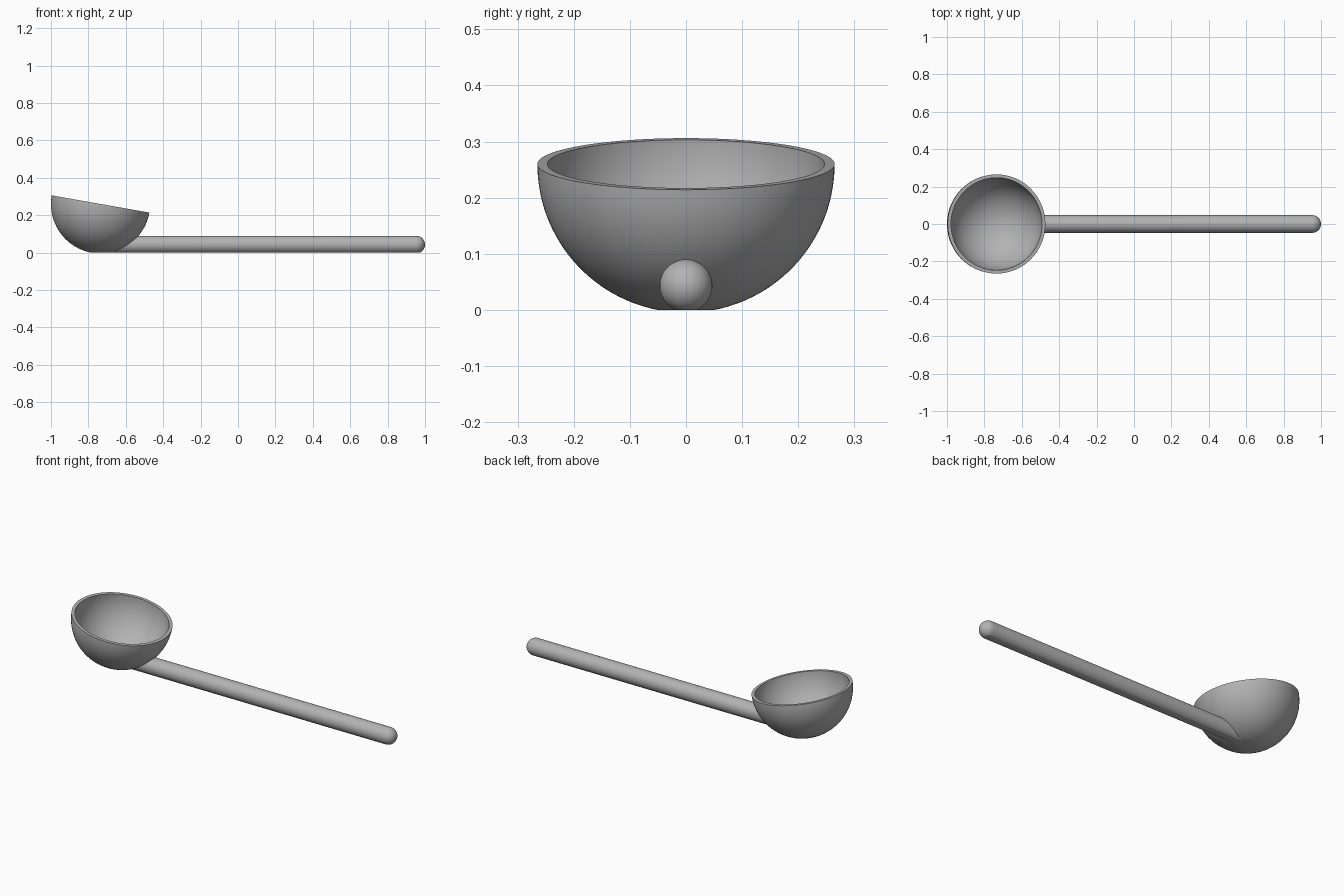
import bpy, bmesh, math
from mathutils import Matrix, Vector

cube = bpy.data.objects.get("Cube")
if cube:
    bpy.data.objects.remove(cube, do_unlink=True)

R_OUT, R_IN, R_HANDLE = 0.265, 0.247, 0.047
BOWL = Vector((-0.735, 0, 0.26))
HANDLE_Z = 0.043

steel = bpy.data.materials.new("grey metal")
steel.use_nodes = True
grey = (0.45, 0.45, 0.45, 1)
steel.diffuse_color = grey
steel.node_tree.nodes["Principled BSDF"].inputs["Base Color"].default_value = grey


def arc(radius, start, end, steps, lift=0):
    """Points of a circular arc in the xz plane, angles in degrees."""
    angles = [math.radians(start + (end - start) * i / steps) for i in range(steps + 1)]
    return [(radius * math.cos(a), 0, lift + radius * math.sin(a)) for a in angles]


def lathe(name, points, matrix, segments=96, flat_base=True):
    """Spin a profile round z, place it, and trim it flat on the ground."""
    bm = bmesh.new()
    verts = [bm.verts.new(p) for p in points]
    edges = [bm.edges.new(pair) for pair in zip(verts, verts[1:])]
    bmesh.ops.spin(bm, geom=verts + edges, cent=(0, 0, 0), axis=(0, 0, 1),
                   angle=math.tau, steps=segments)
    bmesh.ops.remove_doubles(bm, verts=bm.verts, dist=1e-5)
    bmesh.ops.transform(bm, matrix=matrix, verts=bm.verts)
    if flat_base:
        cut = bmesh.ops.bisect_plane(bm, geom=bm.verts[:] + bm.edges[:] + bm.faces[:],
                                     plane_co=(0, 0, 0), plane_no=(0, 0, 1), clear_inner=True)
        rim = [g for g in cut["geom_cut"] if isinstance(g, bmesh.types.BMEdge)]
        bmesh.ops.holes_fill(bm, edges=rim, sides=0)
    bmesh.ops.recalc_face_normals(bm, faces=bm.faces)
    mesh = bpy.data.meshes.new(name)
    bm.to_mesh(mesh)
    bm.free()
    mesh.materials.append(steel)
    obj = bpy.data.objects.new(name, mesh)
    bpy.context.collection.objects.link(obj)
    return obj


def smooth(obj):
    bpy.ops.object.select_all(action="DESELECT")
    obj.select_set(True)
    bpy.context.view_layer.objects.active = obj
    bpy.ops.object.shade_smooth_by_angle(angle=math.radians(30))


# Bowl: thick hemisphere tilted down towards the handle
tilt = Matrix.Translation(BOWL) @ Matrix.Rotation(math.radians(10), 4, "Y")
bowl = lathe("bowl", arc(R_OUT, -90, 0, 32) + arc(R_IN, 0, -90, 32), tilt)

# Handle: straight rod along x with a rounded tip
along_x = Matrix.Translation((0, 0, HANDLE_Z)) @ Matrix.Rotation(math.pi / 2, 4, "Y")
profile = [(0, 0, -0.7), (R_HANDLE, 0, -0.7)] + arc(R_HANDLE, 0, 90, 16, 1 - R_HANDLE)
handle = lathe("handle", profile, along_x, 64)

# Trim the handle away inside the bowl
cutter = lathe("bowl_hollow_cutter", arc(R_IN + 0.001, -90, 90, 64),
               Matrix.Translation(BOWL), flat_base=False)
trim = handle.modifiers.new("trim", "BOOLEAN")
trim.operation = "DIFFERENCE"
trim.solver = "EXACT"
trim.object = cutter
bpy.context.view_layer.objects.active = handle
bpy.ops.object.modifier_apply(modifier=trim.name)
bpy.data.objects.remove(cutter, do_unlink=True)

for part in (bowl, handle):
    smooth(part)
